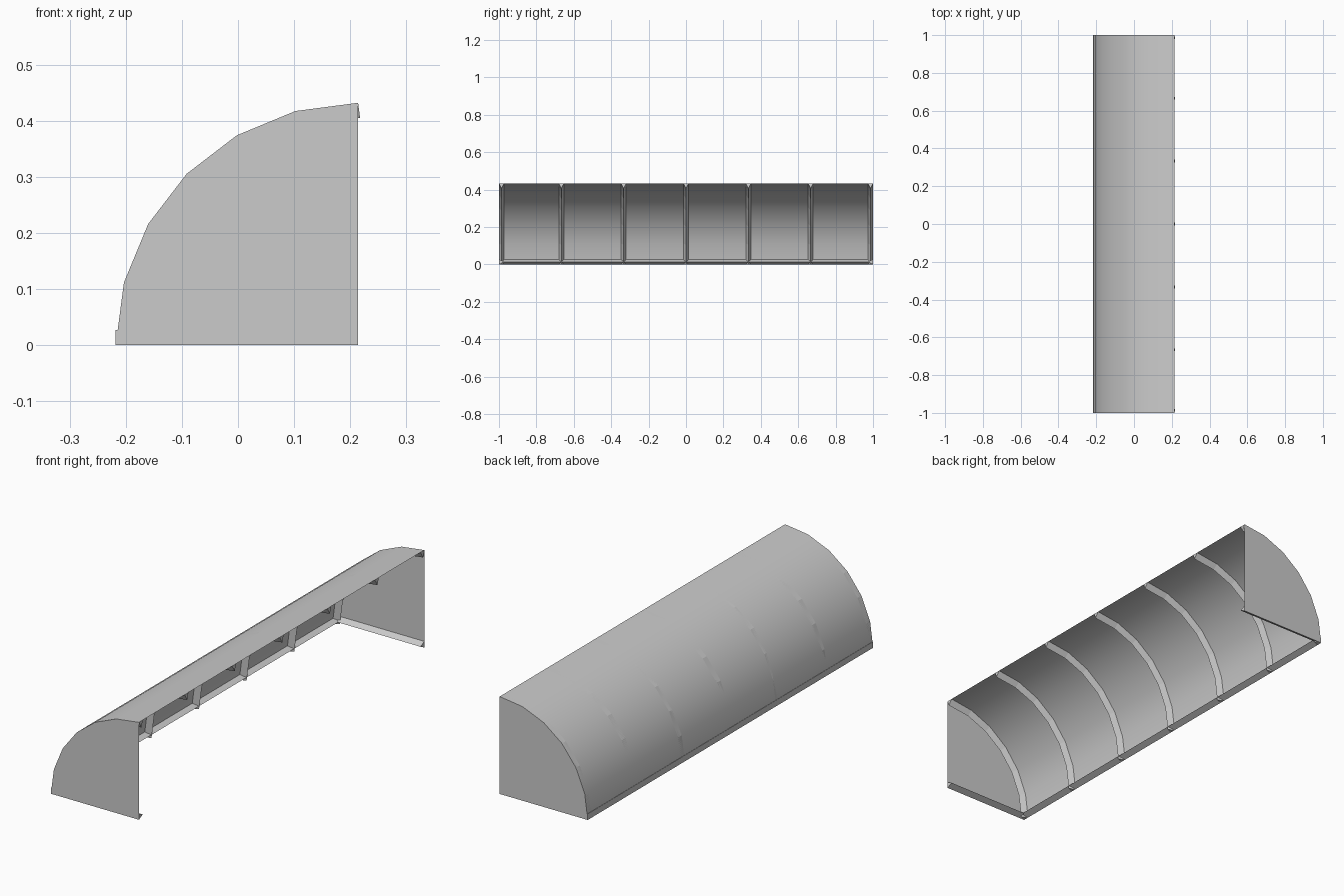
import bpy
import bmesh
from math import sin, cos, radians
from mathutils import Vector

cube = bpy.data.objects.get("Cube")
if cube:
    bpy.data.objects.remove(cube)

RADIUS, FRONT_X, SEGMENTS = 0.432, 0.214, 6
BAR = 0.027                      # depth and width of the frame bars

grey = bpy.data.materials.new("plain grey")
grey.use_nodes = True
colour = (0.6, 0.6, 0.6, 1)
grey.diffuse_color = colour
grey.node_tree.nodes["Principled BSDF"].inputs["Base Color"].default_value = colour


def arc(y, radius=RADIUS):
    """Quarter circle from the back foot up to the front edge."""
    steps = [radians(90 * i / SEGMENTS) for i in range(SEGMENTS + 1)]
    return [Vector((FRONT_X - radius * cos(a), y, radius * sin(a))) for a in steps]


def add_object(name, bm):
    mesh = bpy.data.meshes.new(name)
    bm.to_mesh(mesh)
    bm.free()
    mesh.materials.append(grey)
    obj = bpy.data.objects.new(name, mesh)
    bpy.context.collection.objects.link(obj)
    return obj


def loft(name, rings):
    """Join matching closed rings into a capped bar."""
    bm = bmesh.new()
    loops = [[bm.verts.new(p) for p in ring] for ring in rings]
    n = len(loops[0])
    for a, b in zip(loops, loops[1:]):
        for i in range(n):
            j = (i + 1) % n
            bm.faces.new((a[i], a[j], b[j], b[i]))
    bm.faces.new(loops[0])
    bm.faces.new(loops[-1])
    bmesh.ops.recalc_face_normals(bm, faces=bm.faces)
    return add_object(name, bm)


# Curved canopy sheet
bm = bmesh.new()
front = [bm.verts.new(p) for p in arc(-1)]
back = [bm.verts.new(p) for p in arc(1)]
for i in range(SEGMENTS):
    face = bm.faces.new((front[i], back[i], back[i + 1], front[i + 1]))
    face.normal_update()
    if face.normal.z < 0:
        face.normal_flip()
    face.smooth = True
add_object("canopy_sheet", bm)

# Flat end panels
for name, side in (("front_end_panel", -1), ("back_end_panel", 1)):
    bm = bmesh.new()
    face = bm.faces.new([bm.verts.new(p) for p in arc(side) + [Vector((FRONT_X, side, 0))]])
    face.normal_update()
    if face.normal.y * side < 0:
        face.normal_flip()
    add_object(name, bm)

# Curved ribs with a triangular section, square-cut at the front edge
half = BAR / 2
tilt = radians(45 / SEGMENTS)
for k in range(7):
    y = max(-1 + half, min(1 - half, (k - 3) / 3))
    apex = arc(y, RADIUS - BAR)
    apex[-1] = Vector((FRONT_X + BAR * sin(tilt), y, RADIUS - BAR * cos(tilt)))
    loft(f"rib_{k + 1}", list(zip(arc(y - half), arc(y + half), apex)))

# Base rail running round the two ends and the back, mitred at the corners
back_x = FRONT_X - RADIUS
corners = [(FRONT_X, -1, 0, 1), (back_x, -1, 1, 1), (back_x, 1, 1, -1), (FRONT_X, 1, 0, -1)]
rings = []
for x, y, dx, dy in corners:
    rings.append([Vector((x, y, 0)), Vector((x, y, BAR)),
                  Vector((x + dx * BAR, y + dy * BAR, half))])
loft("base_rail", rings)
